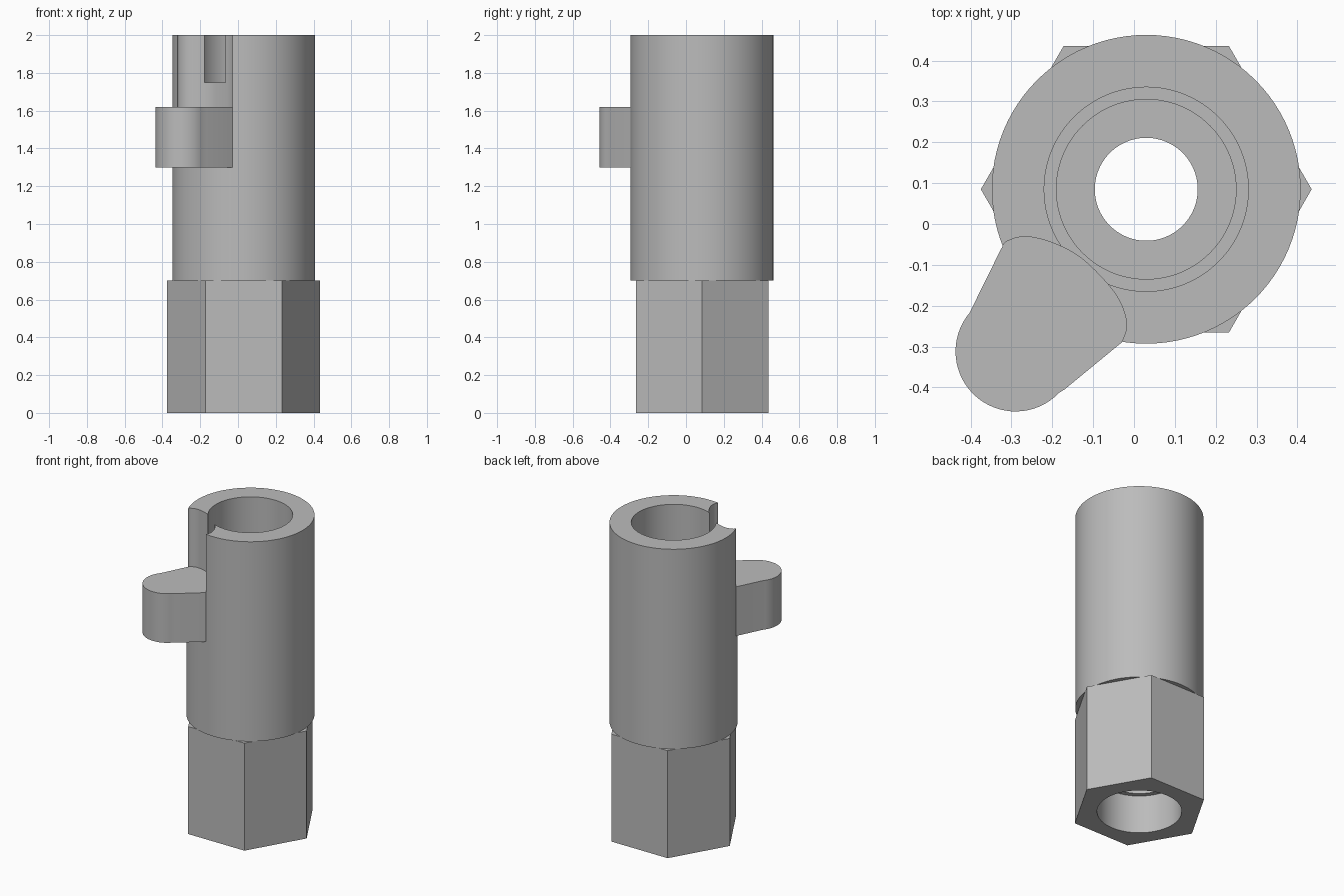
import bpy, bmesh, math
from mathutils import Vector

if "Cube" in bpy.data.objects:
    bpy.data.objects.remove(bpy.data.objects["Cube"], do_unlink=True)

CENTRE = Vector((0.03, 0.085))      # axis of the tube
HEIGHT, HEX_TOP = 2.0, 0.70
ARM_LOW, ARM_TOP = 1.30, 1.62

grey = bpy.data.materials.new("plain grey")
grey.use_nodes = True
colour = (0.5, 0.5, 0.5, 1)
grey.diffuse_color = colour
grey.node_tree.nodes["Principled BSDF"].inputs["Base Color"].default_value = colour


def finish(name, bm):
    bmesh.ops.recalc_face_normals(bm, faces=bm.faces)
    mesh = bpy.data.meshes.new(name)
    bm.to_mesh(mesh)
    bm.free()
    obj = bpy.data.objects.new(name, mesh)
    bpy.context.collection.objects.link(obj)
    mesh.materials.append(grey)
    return obj


def prism(name, outline, low, high):
    bm = bmesh.new()
    base = bm.faces.new([bm.verts.new((x, y, low)) for x, y in outline])
    top = bmesh.ops.extrude_face_region(bm, geom=[base], use_keep_orig=True)
    moved = [v for v in top["geom"] if isinstance(v, bmesh.types.BMVert)]
    bmesh.ops.translate(bm, verts=moved, vec=(0, 0, high - low))
    return finish(name, bm)


def lathe(name, profile, closed, steps=96):
    """Spin an (r, z) profile round the tube axis."""
    bm = bmesh.new()
    rings = []
    for r, z in profile:
        rings.append([bm.verts.new((x, y, z)) for x, y in circle(CENTRE, r, steps)])
    pairs = list(zip(rings, rings[1:]))
    if closed:
        pairs.append((rings[-1], rings[0]))
    else:
        bm.faces.new(rings[0])
        bm.faces.new(rings[-1])
    for a, b in pairs:
        for i in range(steps):
            j = (i + 1) % steps
            bm.faces.new((a[i], a[j], b[j], b[i]))
    return finish(name, bm)


def circle(centre, r, steps, start=0.0, sweep=math.tau):
    return [(centre[0] + r * math.cos(start + sweep * i / steps),
             centre[1] + r * math.sin(start + sweep * i / steps)) for i in range(steps)]


def smooth_curve(points, steps=8):
    """Catmull-Rom curve through the points."""
    pts = [Vector(p) for p in points]
    pts = [2 * pts[0] - pts[1]] + pts + [2 * pts[-1] - pts[-2]]
    out = []
    for a, b, c, d in zip(pts, pts[1:], pts[2:], pts[3:]):
        for i in range(steps):
            t = i / steps
            p = 0.5 * (2 * b + (c - a) * t + (2 * a - 5 * b + 4 * c - d) * t ** 2
                       + (3 * b - a - 3 * c + d) * t ** 3)
            out.append(tuple(p))
    return out + [tuple(pts[-2])]


def cut(obj, cutter):
    cutter.hide_render = True
    mod = obj.modifiers.new("cut", "BOOLEAN")
    mod.operation, mod.solver, mod.object = "DIFFERENCE", "EXACT", cutter
    bpy.context.view_layer.objects.active = obj
    bpy.ops.object.modifier_apply(modifier=mod.name)
    bpy.data.objects.remove(cutter, do_unlink=True)


# Arm outline: round outer end, straight sides, bulged inner end
inner_end = smooth_curve([(-0.03, -0.29), (-0.018, -0.25), (-0.03, -0.2), (-0.062, -0.15),
                          (-0.13, -0.083), (-0.2, -0.046), (-0.265, -0.031),
                          (-0.31, -0.042), (-0.325, -0.06)])
outer_end = circle((-0.29, -0.312), 0.147, 32, math.radians(140), math.radians(182))
arm_outline = outer_end + [(-0.17, -0.405)] + inner_end

# Side arm
arm = prism("side_arm", arm_outline, ARM_LOW, ARM_TOP)

# Round barrel with stepped bore, and a notch above the arm
barrel = lathe("barrel", [(0.378, HEX_TOP), (0.378, HEIGHT), (0.25, HEIGHT), (0.25, 1.75),
                          (0.22, 1.75), (0.22, 0.9), (0.126, 0.9), (0.126, HEX_TOP)], True)
cut(barrel, prism("notch_cutter", arm_outline, ARM_TOP, HEIGHT + 0.1))

# Hexagonal base with stepped socket
base = prism("hex_base", circle(CENTRE, 0.405, 6), 0, HEX_TOP)
cut(base, lathe("socket_cutter", [(0.25, -0.1), (0.25, 0.25), (0.22, 0.25), (0.22, 0.6),
                                  (0.126, 0.6), (0.126, HEX_TOP + 0.1)], False))

# Smooth round walls, keep sharp edges
bpy.ops.object.select_all(action="DESELECT")
for obj in (arm, barrel, base):
    obj.select_set(True)
bpy.context.view_layer.objects.active = barrel
bpy.ops.object.shade_smooth_by_angle(angle=math.radians(30))
